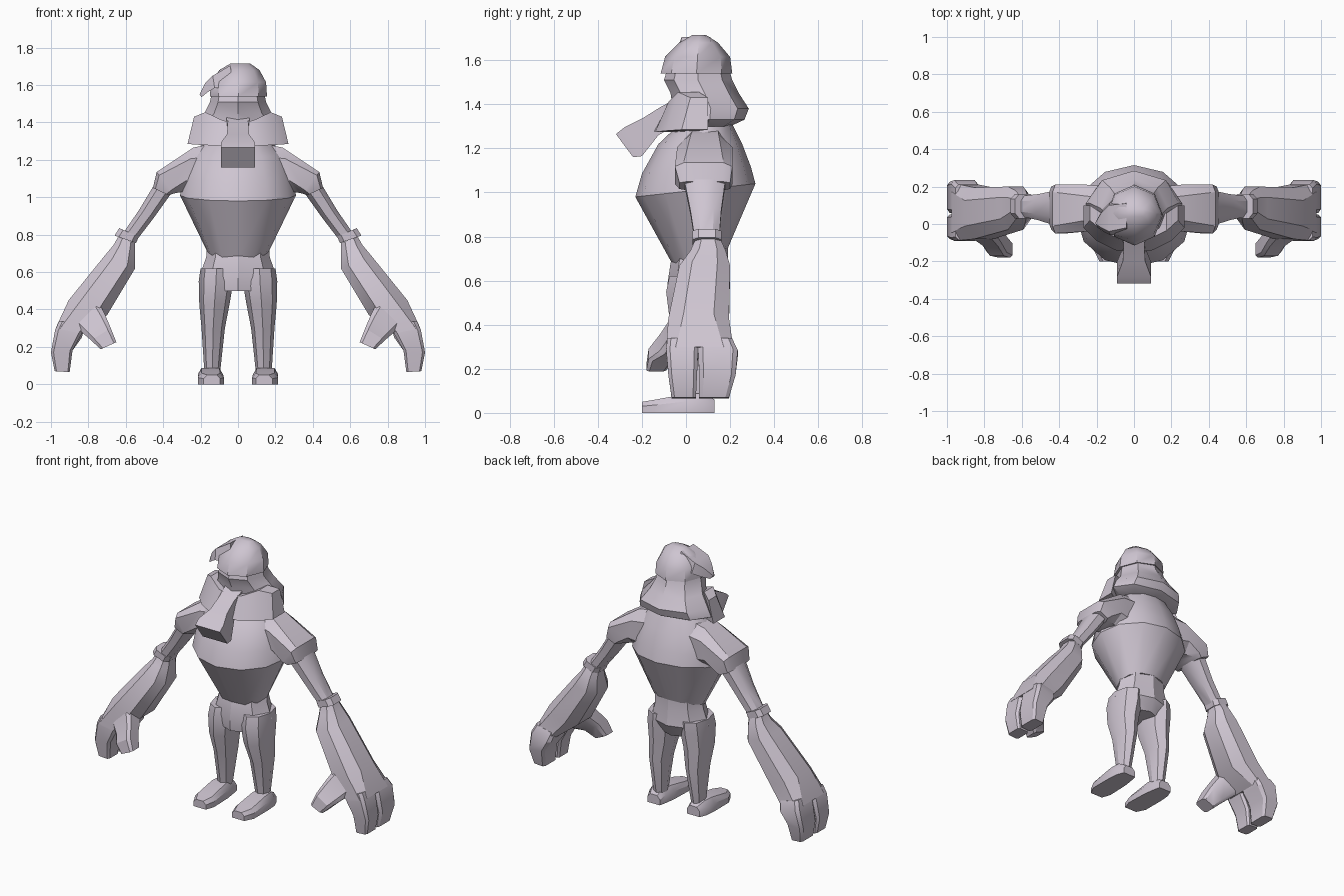
import bpy, bmesh, math

mat = bpy.data.materials.new("pale lilac grey")
mat.diffuse_color = (0.62, 0.56, 0.64, 1)


def loft(name, rings, mirror=False, angle=32):
    """Skin a list of equal-length point rings and cap both ends."""
    bm = bmesh.new()
    loops = [[bm.verts.new(p) for p in r] for r in rings]
    n = len(loops[0])
    for a, b in zip(loops, loops[1:]):
        for i in range(n):
            j = (i + 1) % n
            bm.faces.new((a[i], a[j], b[j], b[i]))
    bm.faces.new(loops[0][::-1])
    bm.faces.new(loops[-1])
    bmesh.ops.recalc_face_normals(bm, faces=bm.faces)
    me = bpy.data.meshes.new(name)
    bm.to_mesh(me)
    bm.free()
    me.materials.append(mat)
    ob = bpy.data.objects.new(name, me)
    bpy.context.collection.objects.link(ob)
    bpy.ops.object.select_all(action='DESELECT')
    ob.select_set(True)
    bpy.context.view_layer.objects.active = ob
    bpy.ops.object.shade_smooth_by_angle(angle=math.radians(angle))
    if mirror:
        ob.modifiers.new("mirror", 'MIRROR')
    return ob


def ring(z, x0, x1, y0, y1, n=8, tilt=0.0):
    """Level elliptical ring between x and y limits; tilt raises the back."""
    cx, cy, rx, ry = (x0 + x1) / 2, (y0 + y1) / 2, (x1 - x0) / 2, (y1 - y0) / 2
    out = []
    for i in range(n):
        t = 2 * math.pi * i / n
        y = ry * math.sin(t)
        out.append((cx + rx * math.cos(t), cy + y, z + tilt * y))
    return out


def sec(a, b, y0, y1, c=0.25):
    """Chamfered limb section: a outer and b inner (x, z), y limits."""
    uv = [(c, 0), (1 - c, 0), (1, c), (1, 1 - c),
          (1 - c, 1), (c, 1), (0, 1 - c), (0, c)]
    return [(a[0] + (b[0] - a[0]) * u, y0 + (y1 - y0) * v,
             a[1] + (b[1] - a[1]) * u) for u, v in uv]


def strip(a, b, w):
    """Section across x: a upper and b lower (y, z), half width w."""
    return [(-w, *a), (w, *a), (w, *b), (-w, *b)]


# torso
loft("torso", [
    ring(.71, -.165, .165, -.06, .19, 12, .30),
    ring(1.01, -.31, .31, -.23, .315, 12, .11),
    ring(1.10, -.295, .295, -.20, .295, 12, .06),
    ring(1.22, -.25, .25, -.125, .255, 12),
    ring(1.31, -.17, .17, -.03, .21, 12)])

# pelvis
loft("pelvis", [
    ring(.75, -.165, .165, -.05, .19),
    ring(.68, -.17, .17, -.07, .19),
    ring(.58, -.205, .205, -.085, .2),
    ring(.50, -.13, .13, -.08, .16)])

# legs and feet
loft("leg", [
    ring(.62, .03, .20, -.075, .18),
    ring(.55, .025, .21, -.09, .18),
    ring(.43, .045, .207, -.075, .16),
    ring(.30, .07, .195, -.03, .16),
    ring(.07, .095, .18, .015, .115)], True)


def shoe(y, x0, x1, h):
    m = .02
    return [(x0, y, 0), (x1, y, 0), (x1, y, h * .6), (x1 - m, y, h),
            (x0 + m, y, h), (x0, y, h * .6)]


loft("foot", [
    shoe(-.20, .095, .185, .05),
    shoe(-.14, .075, .215, .06),
    shoe(.01, .08, .215, .088),
    shoe(.08, .09, .21, .088),
    shoe(.13, .10, .19, .06)], True)

# shoulders and upper arms
loft("shoulder", [
    sec((.12, 1.29), (.20, 1.00), -.02, .20),
    sec((.24, 1.265), (.29, 1.03), -.04, .21),
    sec((.435, 1.135), (.345, 1.02), -.05, .21, .15),
    sec((.455, 1.05), (.37, 1.01), -.03, .20, .15)], True)
loft("upper_arm", [
    sec((.44, 1.08), (.35, 1.03), -.01, .18),
    sec((.53, .93), (.45, .89), .02, .16),
    sec((.62, .80), (.55, .76), .04, .15)], True)
loft("cuff", [
    sec((.635, .835), (.53, .79), .03, .16, .2),
    sec((.66, .795), (.545, .755), .03, .16, .2)], True)

# big hands: forearm, two fingers, thumb
loft("forearm", [
    sec((.64, .79), (.55, .755), .04, .16),
    sec((.665, .745), (.55, .71), .02, .18),
    sec((.715, .685), (.55, .62), -.03, .20),
    sec((.905, .45), (.70, .37), -.08, .195),
    sec((.975, .30), (.83, .27), -.09, .215, .15)], True)
loft("front_finger", [
    sec((.955, .34), (.82, .31), -.085, .055, .12),
    sec((.978, .29), (.835, .27), -.09, .055, .12),
    sec((1.0, .17), (.885, .18), -.08, .05, .12),
    sec((.98, .07), (.90, .065), -.065, .045, .12)], True)
loft("rear_finger", [
    sec((.955, .34), (.82, .31), .055, .21, .12),
    sec((.978, .29), (.835, .25), .055, .235, .12),
    sec((1.0, .17), (.885, .18), .06, .225, .12),
    sec((.98, .07), (.90, .065), .06, .195, .12)], True)
loft("thumb", [
    sec((.88, .32), (.74, .43), -.08, .08, .15),
    sec((.82, .265), (.71, .37), -.12, .02, .15),
    sec((.785, .235), (.68, .30), -.17, -.05, .15),
    sec((.735, .187), (.65, .225), -.18, -.09, .15)], True)

# head with long hair flaring at the neck
loft("head_and_hair", [
    ring(1.56, -.14, .14, -.085, .195),
    ring(1.51, -.15, .15, -.10, .21),
    ring(1.45, -.18, .18, -.07, .24),
    ring(1.38, -.24, .24, -.06, .285),
    ring(1.33, -.26, .26, -.05, .265),
    ring(1.30, -.20, .20, 0, .20)])


# moustache lobes either side of the beard
def lobe(x, xt, f, b, z0, z1):
    return [(x, f, z0), (x, b, z0), (xt, b, z1), (xt, (f + b) / 2 - .02, z1)]


loft("moustache", [
    lobe(0, 0, -.15, .02, 1.28, 1.40),
    lobe(.10, .08, -.14, .02, 1.275, 1.41),
    lobe(.20, .175, -.09, .06, 1.28, 1.455),
    lobe(.27, .235, -.02, .10, 1.285, 1.43)], True)
loft("beard", [
    strip((-.02, 1.44), (0, 1.31), .065),
    strip((-.12, 1.385), (-.09, 1.28), .055),
    strip((-.20, 1.335), (-.125, 1.26), .06),
    strip((-.28, 1.295), (-.20, 1.165), .09),
    strip((-.318, 1.265), (-.24, 1.16), .09)])

# hat with its tip drooping to one side
loft("hat", [
    ring(1.54, -.15, .155, -.115, .21),
    ring(1.615, -.145, .15, -.095, .20),
    ring(1.68, -.10, .115, -.03, .145),
    ring(1.715, -.04, .065, .03, .09)], angle=40)


def droop(x, z0, z1, y0, y1):
    return [(x, y0, z0), (x, y1, z0), (x - .01, y1 - .02, z1), (x - .01, y0 + .02, z1)]


loft("hat_tip", [
    droop(-.03, 1.58, 1.705, -.04, .13),
    droop(-.125, 1.585, 1.65, -.06, .12),
    droop(-.165, 1.56, 1.61, -.04, .08),
    droop(-.195, 1.535, 1.55, -.02, .03)])
